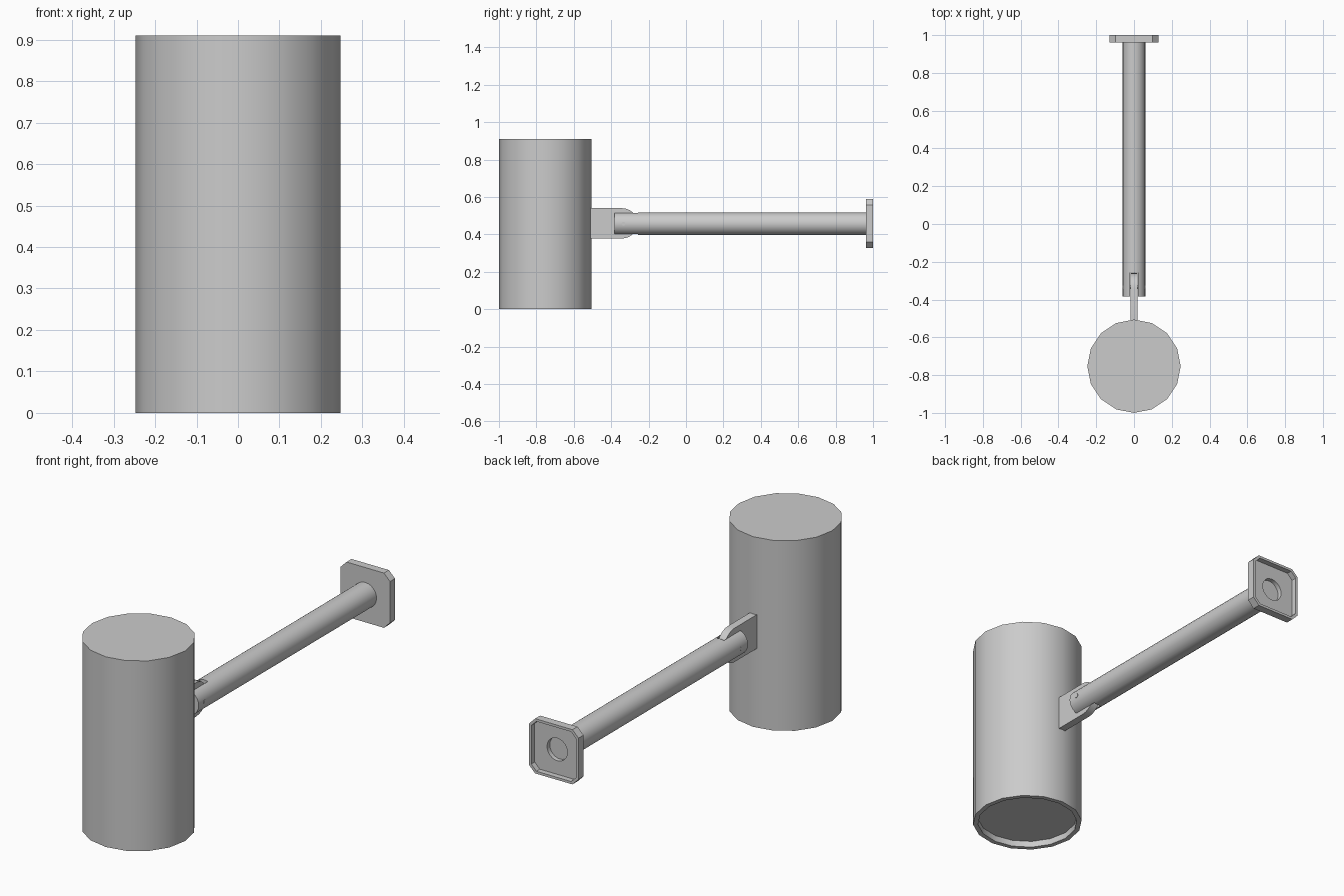
import bpy, math

if "Cube" in bpy.data.objects:
    bpy.data.objects.remove(bpy.data.objects["Cube"])

ARM_Z = 0.457   # height of the arm axis


def mesh_object(name, verts, faces):
    me = bpy.data.meshes.new(name)
    me.from_pydata(verts, [], faces)
    me.update()
    ob = bpy.data.objects.new(name, me)
    bpy.context.collection.objects.link(ob)
    return ob


def loft(name, loops):
    """Skin a list of equal-sized loops and cap both ends."""
    n = len(loops[0])
    verts = [p for loop in loops for p in loop]
    faces = [(k * n + i, k * n + (i + 1) % n, (k + 1) * n + (i + 1) % n, (k + 1) * n + i)
             for k in range(len(loops) - 1) for i in range(n)]
    faces += [tuple(range(n))[::-1], tuple(range(len(verts) - n, len(verts)))]
    return mesh_object(name, verts, faces)


def smooth(ob):
    bpy.ops.object.select_all(action='DESELECT')
    ob.select_set(True)
    bpy.context.view_layer.objects.active = ob
    bpy.ops.object.shade_smooth_by_angle(angle=math.radians(30))


def ring(r, n):
    return [(r * math.cos(2 * math.pi * i / n), r * math.sin(2 * math.pi * i / n)) for i in range(n)]


def along_y(pts, y):
    # reversed x keeps normals outward when lofting towards +y
    return [(-a, y, ARM_Z + b) for a, b in pts]


def cut(ob, cutter):
    cutter.hide_render = True
    cutter.hide_viewport = True
    cutter.display_type = 'WIRE'
    m = ob.modifiers.new("cut", 'BOOLEAN')
    m.operation = 'DIFFERENCE'
    m.solver = 'EXACT'
    m.object = cutter


# Lamp housing with a recessed underside
profile = [(0.225, 0.03), (0.225, 0.0), (0.247, 0.0), (0.247, 0.91)]
housing = loft("lamp_housing",
               [[(x, y - 0.753, z) for x, y in ring(r, 16)] for r, z in profile])
smooth(housing)

# Pivot tab with rounded end
R, yc = 0.081, -0.341
outline = [(-0.53, -R), (yc, -R)]
outline += [(yc + R * math.cos(a), R * math.sin(a))
            for a in (math.radians(-90 + 15 * i) for i in range(1, 12))]
outline += [(yc, R), (-0.53, R)]
tab = loft("pivot_tab", [[(x, y, ARM_Z + 0.002 + z) for y, z in outline] for x in (-0.018, 0.018)])
smooth(tab)

# Arm tube
arm = loft("arm_tube", [along_y(ring(0.06, 24), y) for y in (-0.383, 0.968)])
smooth(arm)

# Slot in the arm for the pivot tab
square = [(0.02, -0.1), (0.02, 0.1), (-0.02, 0.1), (-0.02, -0.1)]
cut(arm, loft("slot_cutter", [along_y(square, y) for y in (-0.45, -0.257)]))

# Pivot pin through the fork
pin = loft("pivot_pin", [[(x, -0.335 + a, ARM_Z + b) for a, b in ring(0.01, 12)]
                         for x in (-0.0605, 0.0605)])
smooth(pin)


# Wall plate: chamfered square tray open to the back
def chamfered(h, c):
    return [(h, -h + c), (h, h - c), (h - c, h), (-h + c, h),
            (-h, h - c), (-h, -h + c), (-h + c, -h), (h - c, -h)]


plate = loft("wall_plate", [along_y(chamfered(0.131, 0.032), 0.962),
                            along_y(chamfered(0.131, 0.032), 1.0),
                            along_y(chamfered(0.119, 0.027), 1.0),
                            along_y(chamfered(0.119, 0.027), 0.974)])

# Round recess where the arm meets the plate
recess = loft("recess_cutter", [along_y(ring(0.054, 24), y) for y in (0.953, 1.05)])
smooth(recess)
cut(plate, recess)
cut(arm, recess)
